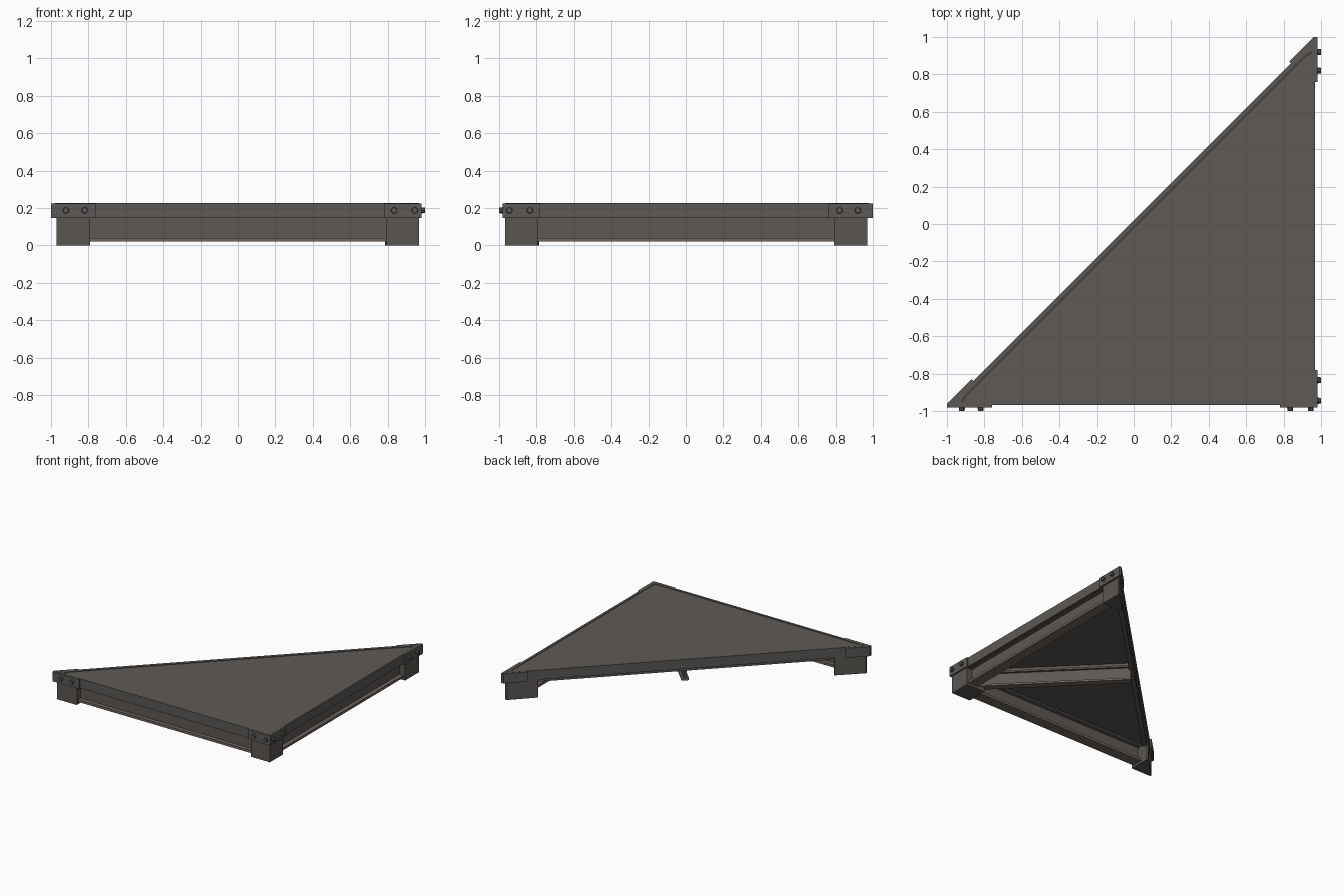
import bpy, bmesh, math
from mathutils import Vector, Matrix

if "Cube" in bpy.data.objects:
    bpy.data.objects.remove(bpy.data.objects["Cube"])


def material(name, rgb):
    m = bpy.data.materials.new(name)
    m.diffuse_color = (*rgb, 1)
    m.use_nodes = True
    m.node_tree.nodes["Principled BSDF"].inputs["Base Color"].default_value = m.diffuse_color
    return m


PANEL = material("deck grey", (0.112, 0.103, 0.094))
FRAME = material("frame grey", (0.106, 0.098, 0.089))
LEG = material("leg grey", (0.100, 0.092, 0.083))
BEAM = material("beam grey", (0.108, 0.098, 0.090))
FLANGE = material("rusty flange", (0.165, 0.132, 0.118))


def flip(pts):
    """Reflect across the right-angle corner's diagonal."""
    return [(-y, -x) for x, y in pts]


def finish(name, bm, mat):
    bmesh.ops.recalc_face_normals(bm, faces=bm.faces)
    me = bpy.data.meshes.new(name)
    bm.to_mesh(me)
    bm.free()
    me.materials.append(mat)
    ob = bpy.data.objects.new(name, me)
    bpy.context.collection.objects.link(ob)
    return ob


def prism(name, pts, z0, z1, mat):
    bm = bmesh.new()
    f = bm.faces.new([bm.verts.new((x, y, z0)) for x, y in pts])
    r = bmesh.ops.extrude_face_region(bm, geom=[f])
    vs = [g for g in r["geom"] if isinstance(g, bmesh.types.BMVert)]
    bmesh.ops.translate(bm, verts=vs, vec=(0, 0, z1 - z0))
    return finish(name, bm, mat)


def pair(name, pts, z0, z1, mat):
    prism("front_" + name, pts, z0, z1, mat)
    prism("side_" + name, flip(pts), z0, z1, mat)


def strip(a, b, w0, w1):
    """Rectangle along a-b, between sideways offsets w0 and w1."""
    a, b = Vector(a), Vector(b)
    d = (b - a).normalized()
    n = Vector((-d.y, d.x))
    return [tuple(p) for p in (a + n * w0, b + n * w0, b + n * w1, a + n * w1)]


def bolt(name, x, y, z, axis):
    bm = bmesh.new()
    bmesh.ops.create_cone(bm, cap_ends=True, segments=10, radius1=0.018,
                          radius2=0.015, depth=0.03)
    q = Vector((0, 0, 1)).rotation_difference(Vector(axis)).to_matrix().to_4x4()
    bm.transform(Matrix.Translation((x, y, z)) @ q)
    finish(name, bm, FRAME)


# Deck panel with clipped tips
prism("deck_panel", [(-0.91, -0.945), (0.945, -0.945), (0.945, 0.91),
                     (0.925, 0.905), (-0.905, -0.925)], 0.19, 0.222, PANEL)

# Rim rails along three sides, leaving a hairline gap round the deck
pair("rim_rail", [(-0.97, -0.967), (0.967, -0.967), (0.947, -0.947),
                  (-0.922, -0.947)], 0.147, 0.225, FRAME)
prism("diagonal_rim_rail", [(-0.98, -0.96), (-0.922, -0.938), (0.938, 0.922),
                            (0.96, 0.98)], 0.147, 0.225, FRAME)
# Shelf under the gap
prism("gap_backing", [(-0.95, -0.955), (0.955, -0.955), (0.955, 0.95)],
      0.187, 0.212, LEG)

# Corner brackets
pair("tip_bracket", [(-0.76, -0.98), (-0.76, -0.95), (-0.925, -0.95),
                     (-0.85, -0.85), (-0.87, -0.83), (-1, -0.96), (-1, -0.98)],
     0.145, 0.224, FRAME)
prism("corner_bracket", [(0.78, -0.98), (0.98, -0.98), (0.98, -0.78),
                         (0.95, -0.78), (0.95, -0.95), (0.78, -0.95)],
      0.145, 0.224, FRAME)

# Bracket bolts
for i, x in enumerate((-0.92, -0.82, 0.835, 0.945)):
    bolt(f"front_bolt_{i}", x, -0.985, 0.187, (0, -1, 0))
    bolt(f"side_bolt_{i}", 0.985, -x, 0.187, (1, 0, 0))

# Legs: triangular at the tips, square at the right angle
pair("tip_leg", [(-0.97, -0.965), (-0.79, -0.965), (-0.79, -0.79),
                 (-0.80, -0.785), (-0.97, -0.95)], 0, 0.15, LEG)
prism("corner_leg", [(0.795, -0.967), (0.967, -0.967), (0.967, -0.795),
                     (0.795, -0.795)], 0, 0.15, LEG)

# I-beams along the two straight sides
a, b = (-0.80, -0.905), (0.80, -0.905)
pair("beam_web", strip(a, b, -0.012, 0.012), 0.03, 0.19, BEAM)
pair("beam_bottom_flange", strip(a, b, -0.045, 0.045), 0.02, 0.04, FLANGE)
pair("beam_top_flange", strip(a, b, -0.045, 0.045), 0.145, 0.16, BEAM)

# Slim middle beam from the right-angle corner to the diagonal
a, b = (0.82, -0.82), (0.015, -0.015)
prism("middle_beam_web", strip(a, b, -0.01, 0.01), 0.04, 0.19, BEAM)
prism("middle_beam_bottom_flange", strip(a, b, -0.028, 0.028), 0.035, 0.05, FLANGE)
prism("middle_beam_top_flange", strip(a, b, -0.028, 0.028), 0.145, 0.16, BEAM)

# Shallow stiffener behind the diagonal rail
prism("diagonal_stiffener", strip((-0.80, -0.80), (0.80, 0.80), -0.035, 0.0),
      0.125, 0.19, BEAM)
